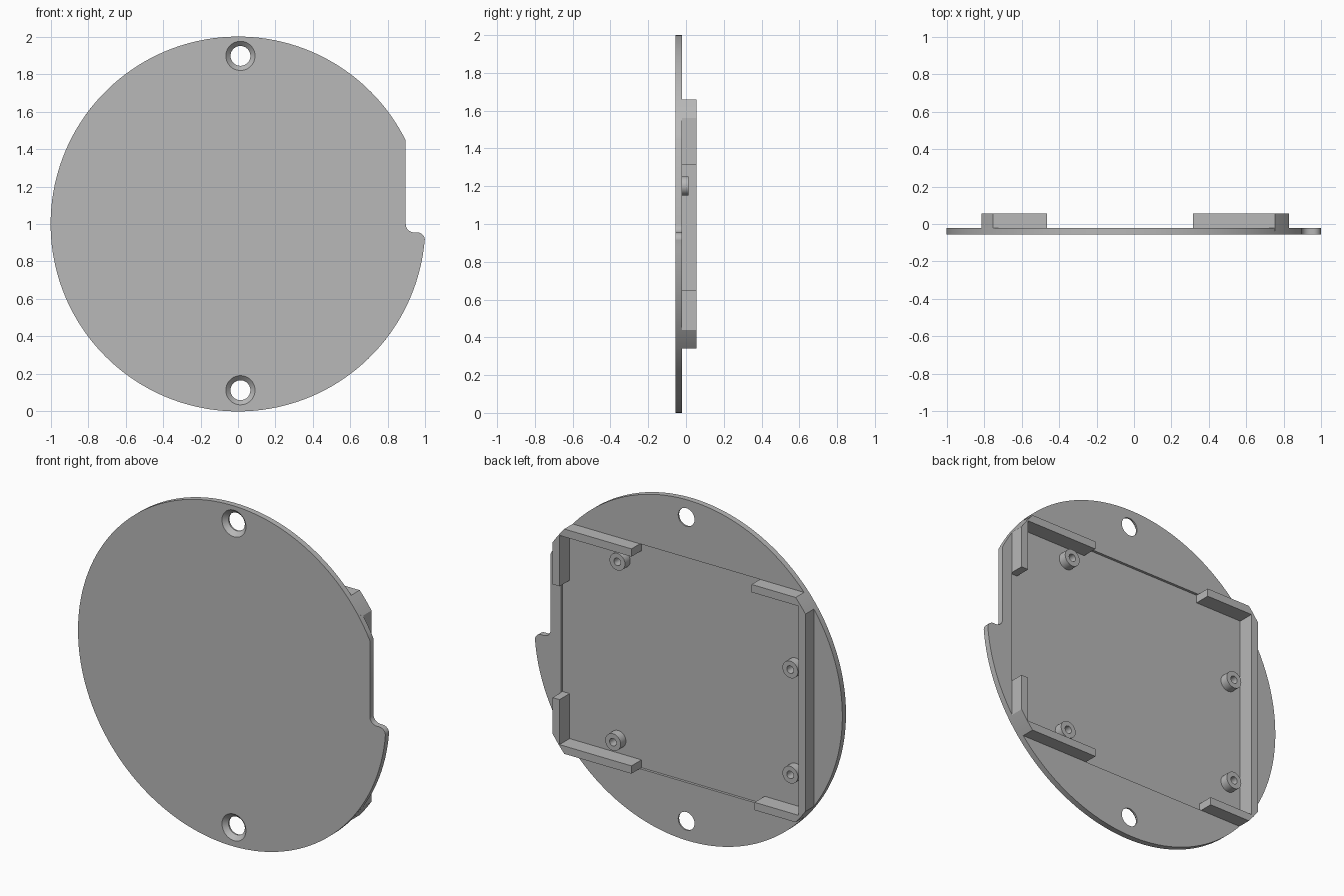
import bpy
import bmesh
from math import pi, sin, cos, asin, acos, radians
from mathutils import Matrix, Vector

cube = bpy.data.objects.get("Cube")
if cube:
    bpy.data.objects.remove(cube, do_unlink=True)

# Depth levels from front to back
FRONT, BACK, FLOOR, RAIL_TOP, PEG_TOP = -0.056, -0.022, -0.037, 0.056, 0.012
# Outline of the rail frame, measured from the disc centre
LEFT, RIGHT, HALF_H, WALL = -0.815, 0.828, 0.66, 0.046

grey = bpy.data.materials.new("plain grey")
grey.use_nodes = True
grey.diffuse_color = (0.48, 0.48, 0.48, 1)
grey.node_tree.nodes["Principled BSDF"].inputs["Base Color"].default_value = (0.48, 0.48, 0.48, 1)


def finish(bm, name):
    """Turn a bmesh into a named grey object."""
    bmesh.ops.recalc_face_normals(bm, faces=bm.faces)
    mesh = bpy.data.meshes.new(name)
    bm.to_mesh(mesh)
    bm.free()
    mesh.materials.append(grey)
    obj = bpy.data.objects.new(name, mesh)
    bpy.context.collection.objects.link(obj)
    return obj


def arc(cx, cz, r, start, end, steps):
    return [(cx + r * cos(start + (end - start) * i / steps),
             cz + r * sin(start + (end - start) * i / steps)) for i in range(steps + 1)]


def prism(name, outline, y0, y1):
    """Extrude an outline in x and z (z from the disc centre) along y."""
    bm = bmesh.new()
    face = bm.faces.new([bm.verts.new((x, y0, z + 1)) for x, z in outline])
    top = bmesh.ops.extrude_face_region(bm, geom=[face])["geom"]
    bmesh.ops.translate(bm, vec=(0, y1 - y0, 0),
                        verts=[g for g in top if isinstance(g, bmesh.types.BMVert)])
    return finish(bm, name)


def lathe(name, profile, x, z, closed):
    """Spin a (radius, y) profile round an axis along y."""
    bm = bmesh.new()
    verts = [bm.verts.new((r, y, 0)) for r, y in profile]
    pairs = list(zip(verts, verts[1:])) + ([(verts[-1], verts[0])] if closed else [])
    edges = [bm.edges.new(p) for p in pairs]
    bmesh.ops.spin(bm, geom=verts + edges, cent=(0, 0, 0), axis=(0, 1, 0),
                   angle=2 * pi, steps=40)
    bmesh.ops.remove_doubles(bm, verts=bm.verts, dist=1e-5)
    bmesh.ops.transform(bm, matrix=Matrix.Translation(Vector((x, 0, z))), verts=bm.verts)
    return finish(bm, name)


def smooth(obj):
    bpy.ops.object.select_all(action='DESELECT')
    obj.select_set(True)
    bpy.context.view_layer.objects.active = obj
    bpy.ops.object.shade_smooth_by_angle(angle=radians(30))


# Round plate with a flat and a rounded step on one side
flat_x = 0.895
outline = arc(0, 0, 1, acos(flat_x), 2 * pi - asin(0.085), 144)
outline += arc(0.957, -0.085, 0.04, 0.05, pi / 2, 8)
outline += arc(flat_x + 0.045, 0, 0.045, 1.5 * pi, pi, 8)
plate = prism("round_plate", outline, FRONT, BACK)

# Shallow pocket and two countersunk screw holes
cutters = [prism("pocket_cutter", [(LEFT, -HALF_H), (RIGHT, -HALF_H), (RIGHT, HALF_H), (LEFT, HALF_H)],
                 FLOOR, BACK + 0.1)]
for z in (0.113, 1.897):
    cutters.append(lathe("screw_hole_cutter",
                         [(0, FRONT - 0.01), (0.088, FRONT - 0.01), (0.053, FRONT + 0.025),
                          (0.053, BACK + 0.01), (0, BACK + 0.01)], 0.013, z, False))
for cutter in cutters:
    cutter.hide_render = True
    mod = plate.modifiers.new("cut", 'BOOLEAN')
    mod.operation = 'DIFFERENCE'
    mod.solver = 'EXACT'
    mod.object = cutter
bpy.context.view_layer.update()
cut_mesh = bpy.data.meshes.new_from_object(
    plate.evaluated_get(bpy.context.evaluated_depsgraph_get()))
plate.modifiers.clear()
plate.data = cut_mesh
for cutter in cutters:
    bpy.data.objects.remove(cutter, do_unlink=True)
smooth(plate)


def corner(side_x, steps=6):
    """Outer corner points, trimmed to the disc edge, for the upper half."""
    return arc(0, 0, 1, pi - asin(HALF_H) if side_x < 0 else asin(HALF_H), acos(side_x), steps)


def flip(points):
    return [(x, -z) for x, z in points]


# Two corner brackets on the +x side
inner_z = HALF_H - WALL
bracket = [(0.315, HALF_H)] + corner(RIGHT) + [
    (RIGHT, 0.315), (RIGHT - WALL, 0.315), (RIGHT - WALL, inner_z), (0.315, inner_z)]
lower = [(x, max(z, 0.35)) for x, z in bracket]
smooth(prism("upper_left_bracket", bracket, FLOOR, RAIL_TOP))
smooth(prism("lower_left_bracket", flip(lower), FLOOR, RAIL_TOP))

# One long channel rail on the -x side
upper_end, lower_end = -0.465, -0.485
channel = [(upper_end, HALF_H)] + corner(LEFT) + flip(corner(LEFT))[::-1] + [
    (lower_end, -HALF_H), (lower_end, -inner_z), (LEFT + WALL, -inner_z),
    (LEFT + WALL, inner_z), (upper_end, inner_z)]
smooth(prism("right_channel_rail", channel, FLOOR, RAIL_TOP))

# Hollow standoffs for the board
for i, (x, z) in enumerate([(0.438, 1.534), (0.466, 0.468), (-0.685, 1.202), (-0.685, 0.584)]):
    smooth(lathe(f"standoff_{i + 1}",
                 [(0.05, FLOOR), (0.05, PEG_TOP), (0.022, PEG_TOP), (0.022, FLOOR)], x, z, True))
